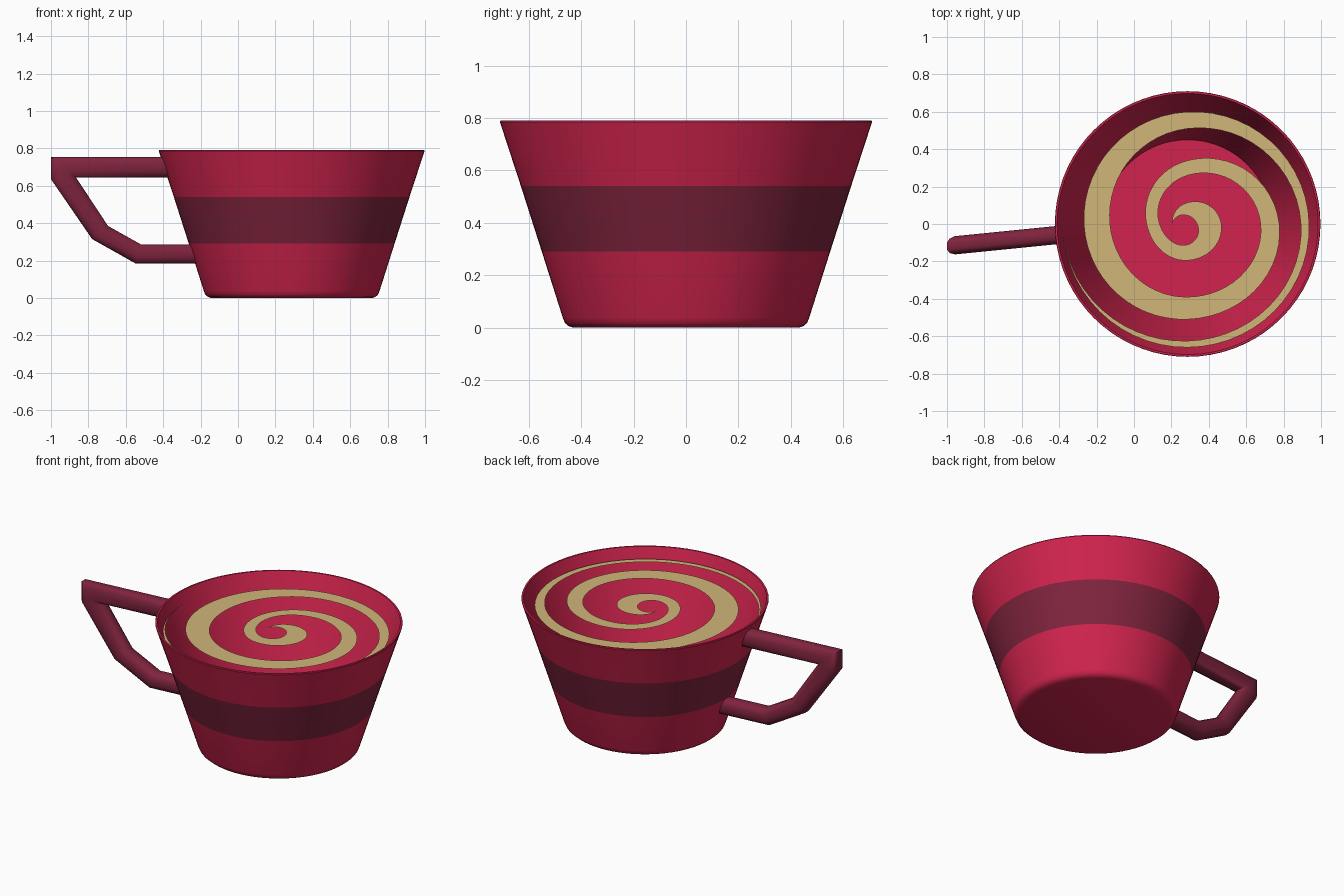
import bpy, bmesh, math
from mathutils import Vector

if "Cube" in bpy.data.objects:
    bpy.data.objects.remove(bpy.data.objects["Cube"])

CX = 0.287  # cup axis in x


def material(name, r, g, b):
    lin = [((c / 255 + 0.055) / 1.055) ** 2.4 for c in (r, g, b)]
    m = bpy.data.materials.new(name)
    m.diffuse_color = (*lin, 1)
    m.use_nodes = True
    m.node_tree.nodes["Principled BSDF"].inputs["Base Color"].default_value = m.diffuse_color
    return m


RED = material("cherry_red", 210, 36, 78)
MAROON = material("maroon", 128, 36, 62)
TAN = material("tan", 208, 182, 120)


def finish(bm, name, mats, angle=35, recalc=True):
    bmesh.ops.remove_doubles(bm, verts=bm.verts, dist=1e-5)
    if recalc:
        bmesh.ops.recalc_face_normals(bm, faces=bm.faces)
    me = bpy.data.meshes.new(name)
    bm.to_mesh(me)
    bm.free()
    ob = bpy.data.objects.new(name, me)
    bpy.context.collection.objects.link(ob)
    for m in mats:
        me.materials.append(m)
    bpy.ops.object.select_all(action='DESELECT')
    ob.select_set(True)
    bpy.context.view_layer.objects.active = ob
    bpy.ops.object.shade_smooth_by_angle(angle=math.radians(angle))
    return ob


def bridge(bm, a, b, mat=0):
    n = len(a)
    for i in range(n):
        j = (i + 1) % n
        f = bm.faces.new((a[i], a[j], b[j], b[i]))
        f.material_index = mat


# Cup: lathed thin-walled profile, with a maroon band on the outside
SEG = 72
profile = [(0.43, 0), (0.448, 0.006), (0.462, 0.018), (0.47, 0.038), (0.55, 0.29),
           (0.63, 0.54), (0.71, 0.785), (0.708, 0.79), (0.698, 0.79), (0.45, 0.025)]
bm = bmesh.new()
rings = [[bm.verts.new((CX + r * math.cos(2 * math.pi * i / SEG),
                        r * math.sin(2 * math.pi * i / SEG), z)) for i in range(SEG)]
         for r, z in profile]
for k in range(len(rings) - 1):
    bridge(bm, rings[k], rings[k + 1], 1 if k == 4 else 0)
bm.faces.new(rings[0])
bm.faces.new(rings[-1])
finish(bm, "cup", [RED, MAROON])

# Handle: rounded tube through (inner, outer) edge pairs in the x-z plane
pairs = [((-0.365, 0.643), (-0.40, 0.755)), ((-0.865, 0.643), (-1.0, 0.755)),
         ((-0.865, 0.643), (-1.0, 0.635)), ((-0.695, 0.385), (-0.78, 0.315)),
         ((-0.52, 0.287), (-0.545, 0.183)), ((-0.25, 0.287), (-0.215, 0.183))]
SIDES = 12


def power(v):
    return math.copysign(abs(v) ** 0.75, v)


bm = bmesh.new()
rings = []
for (ix, iz), (ox, oz) in pairs:
    ring = []
    for i in range(SIDES):
        a = 2 * math.pi * (i + 0.5) / SIDES
        s = power(math.cos(a)) / power(math.cos(math.pi / SIDES))
        x = (ix + ox) / 2 + s * (ox - ix) / 2
        z = (iz + oz) / 2 + s * (oz - iz) / 2
        y = -0.06 + 0.1 * (x + 0.42) + 0.05 * power(math.sin(a))
        ring.append(bm.verts.new((x, y, z)))
    rings.append(ring)
for a, b in zip(rings, rings[1:]):
    bridge(bm, a, b)
bm.faces.new(rings[0])
bm.faces.new(rings[-1])
finish(bm, "handle", [MAROON], 40)

# Swirl: flat spiral strip near the rim; inner and outer radius per quarter turn
inner = [0.082, 0.045, 0.05, 0.11, 0.15, 0.26, 0.39, 0.39, 0.415, 0.51, 0.605, 0.625, 0.668]
outer = [0.082, 0.115, 0.18, 0.195, 0.22, 0.34, 0.49, 0.51, 0.555, 0.60, 0.65, 0.66, 0.668]


def smooth_at(vals, t):
    k = min(int(t), len(vals) - 2)
    f = t - k
    p0, p1, p2, p3 = (vals[max(0, min(len(vals) - 1, k + d))] for d in (-1, 0, 1, 2))
    return 0.5 * (2 * p1 + (p2 - p0) * f + (2 * p0 - 5 * p1 + 4 * p2 - p3) * f * f
                  + (3 * p1 - p0 - 3 * p2 + p3) * f ** 3)


bm = bmesh.new()
prev = None
STEPS = 14
for n in range((len(inner) - 1) * STEPS + 1):
    t = n / STEPS
    a = math.pi - t * math.pi / 2  # clockwise from the left
    pair = [bm.verts.new((CX + r * math.cos(a), r * math.sin(a), 0.728))
            for r in (smooth_at(inner, t), smooth_at(outer, t))]
    if prev:
        bm.faces.new((prev[0], prev[1], pair[1], pair[0]))
    prev = pair
for f in bm.faces:
    f.normal_update()
    if f.normal.z < 0:
        f.normal_flip()
finish(bm, "swirl", [TAN], recalc=False)
